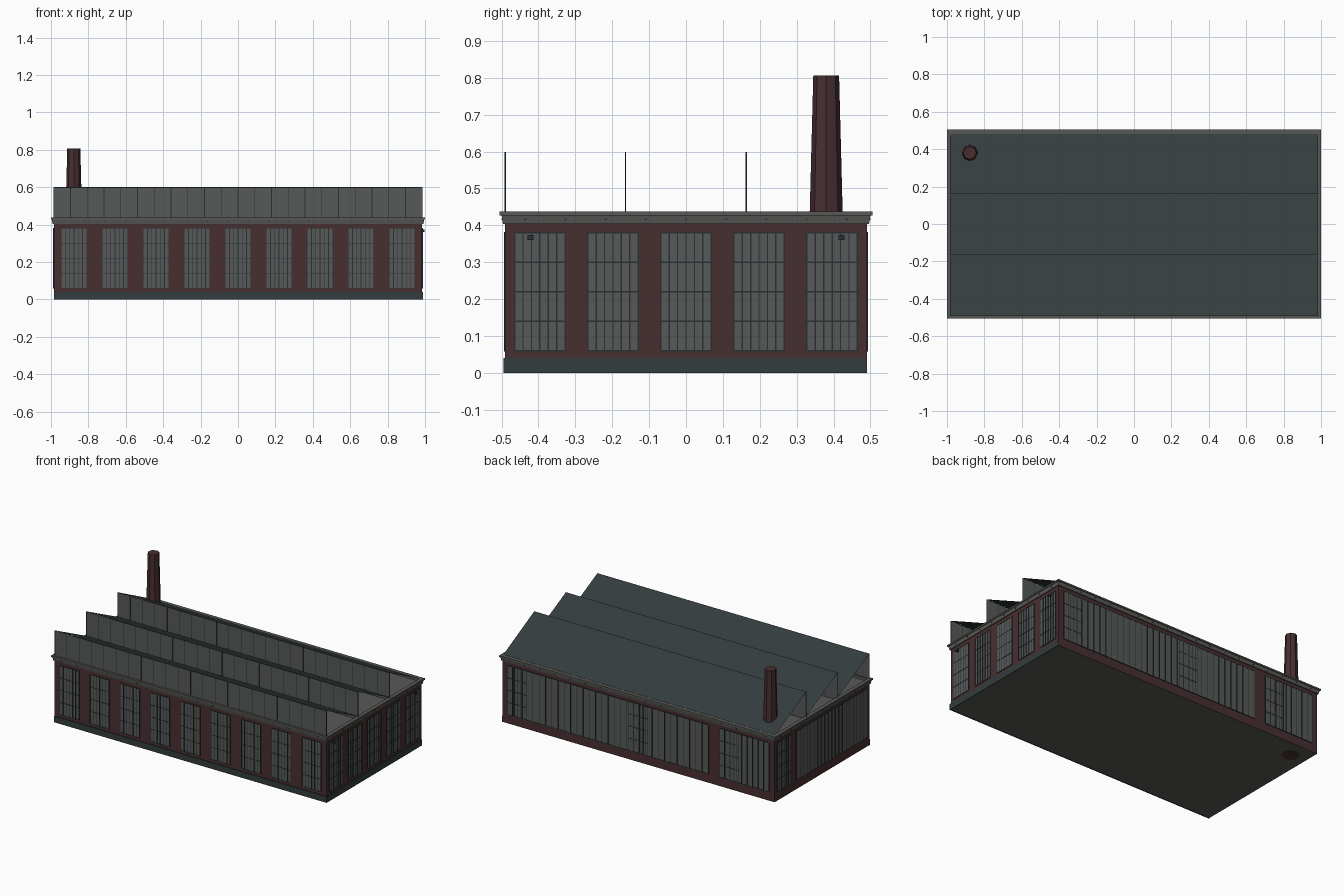
import bpy, bmesh
from mathutils import Vector

cube = bpy.data.objects.get("Cube")
if cube:
    bpy.data.objects.remove(cube, do_unlink=True)

X, Y = 0.985, 0.49           # half sizes of the hall
EAVE, RIDGE = 0.437, 0.60    # roof heights


def material(name, rgb):
    m = bpy.data.materials.new(name)
    m.use_nodes = True
    m.diffuse_color = (*rgb, 1)
    m.node_tree.nodes["Principled BSDF"].inputs["Base Color"].default_value = (*rgb, 1)
    return m


BRICK = material("dark_brick", (0.064, 0.028, 0.030))
GREY = material("stone_grey", (0.098, 0.098, 0.094))
GLASS = material("window_grey", (0.092, 0.100, 0.096))
SLATE = material("dark_slate", (0.033, 0.045, 0.047))
IRON = material("dark_iron", (0.022, 0.030, 0.031))


def finish(name, bm, *mats):
    bmesh.ops.recalc_face_normals(bm, faces=bm.faces)
    mesh = bpy.data.meshes.new(name)
    bm.to_mesh(mesh)
    bm.free()
    for m in mats:
        mesh.materials.append(m)
    obj = bpy.data.objects.new(name, mesh)
    bpy.context.collection.objects.link(obj)
    return obj


def box(bm, lo, hi):
    """Add an axis-aligned box between two corners."""
    lo, hi = Vector(lo), Vector(hi)
    verts = bmesh.ops.create_cube(bm, size=1)["verts"]
    for v in verts:
        v.co = (lo + hi) / 2 + v.co * (hi - lo)


def wall_box(bm, side, u0, u1, z0, z1, depth):
    """Add a plate on a wall; u runs along x on front/back, along y on the ends."""
    if side in ("front", "back"):
        s = -1 if side == "front" else 1
        ys = sorted((s * (Y - 0.002), s * (Y + depth)))
        box(bm, (u0, ys[0], z0), (u1, ys[1], z1))
    else:
        s = 1 if side == "right" else -1
        xs = sorted((s * (X - 0.002), s * (X + depth)))
        box(bm, (xs[0], u0, z0), (xs[1], u1, z1))


# Brick hall with grey deck and underside
bm = bmesh.new()
box(bm, (-X, -Y, 0.001), (X, Y, 0.42))
bm.normal_update()
for f in bm.faces:
    f.material_index = 1 if abs(f.normal.z) > 0.5 else 0
finish("brick_hall", bm, BRICK, GREY)

# Plinth along the front and right walls
bm = bmesh.new()
wall_box(bm, "front", -X, X + 0.004, 0, 0.04, 0.005)
wall_box(bm, "right", -Y, Y, 0, 0.04, 0.004)
finish("plinth", bm, SLATE)

# Moulded cornice swept around the hall
profile = [(-0.004, 0.404), (0.006, 0.404), (0.010, 0.427), (0.015, 0.427),
           (0.015, EAVE), (-0.010, EAVE), (-0.010, 0.415)]
bm = bmesh.new()
corners = [(-1, -1), (1, -1), (1, 1), (-1, 1)]
rings = [[bm.verts.new((sx * (X + o), sy * (Y + o), z)) for o, z in profile]
         for sx, sy in corners]
for i, a in enumerate(rings):
    b = rings[(i + 1) % 4]
    for j in range(len(profile)):
        k = (j + 1) % len(profile)
        bm.faces.new((a[j], b[j], b[k], a[k]))
finish("cornice", bm, GREY)

# Small studs on the cornice
bm = bmesh.new()
for side, half in (("front", X), ("back", X), ("right", Y), ("left", Y)):
    count = round(half * 2 / 0.109)
    for i in range(count):
        u = -half + (i + 0.5) * 2 * half / count
        wall_box(bm, side, u - 0.003, u + 0.003, 0.414, 0.419, 0.0105)
finish("cornice_studs", bm, IRON)

# Windows: glass plates with iron glazing bars
BOTTOM, TOP, HALF = 0.06, 0.38, 0.0685
BAR = 0.0018
glass, bars = bmesh.new(), bmesh.new()


def glazing_grid(side, u0, u1, columns, rows):
    for i in range(columns + 1):
        u = u0 + (u1 - u0) * i / columns
        wall_box(bars, side, u - BAR, u + BAR, BOTTOM, TOP, 0.004)
    for i in range(rows + 1):
        z = BOTTOM + (TOP - BOTTOM) * i / rows
        wall_box(bars, side, u0, u1, z - BAR, z + BAR, 0.0035)


def window(side, u0, u1, columns=6, rows=4):
    wall_box(glass, side, u0, u1, BOTTOM, TOP, 0.002)
    glazing_grid(side, u0, u1, columns, rows)


front_centres = [0.2193 * i for i in range(-4, 5)]
end_centres = [0.198 * i for i in range(-2, 3)]
for c in front_centres:
    window("front", c - HALF, c + HALF)
for c in end_centres:
    window("right", c - HALF, c + HALF)

# Back and left walls have long merged window bands
window("back", front_centres[0] - HALF, front_centres[1] + HALF, 9, 1)
window("back", front_centres[2] - HALF, front_centres[8] + HALF, 32, 1)
for c in (front_centres[1], front_centres[4], front_centres[8]):
    glazing_grid("back", c - HALF, c + HALF, 4, 4)
window("left", end_centres[4] - HALF, end_centres[4] + HALF)
window("left", end_centres[0] - HALF, end_centres[3] + HALF, 20, 1)
finish("window_glass", glass, GLASS)
finish("window_bars", bars, IRON)

# Two small lamps on the right wall
bm = bmesh.new()
for y in (-0.421, 0.421):
    wall_box(bm, "right", y - 0.008, y + 0.008, 0.36, 0.374, 0.012)
finish("wall_lamps", bm, IRON)

# Sawtooth roof: upright glazing in front, open-ended slate slope behind
slopes, panes, posts = bmesh.new(), bmesh.new(), bmesh.new()
starts = [-Y, -0.164, 0.163]
ends = [-0.164, 0.163, 0.482]
PANELS = 22
for y0, y1 in zip(starts, ends):
    slopes.faces.new([slopes.verts.new(p) for p in (
        (-X, y0, RIDGE), (X, y0, RIDGE), (X, y1, EAVE + 0.002), (-X, y1, EAVE + 0.002))])
    box(panes, (-X, y0 - 0.001, 0.42), (X, y0 + 0.001, RIDGE - 0.001))
    for i in range(PANELS + 1):
        x = -X + 2 * X * i / PANELS
        box(posts, (x - 0.0015, y0 - 0.002, 0.42), (x + 0.0015, y0 + 0.002, RIDGE - 0.001))
finish("roof_slopes", slopes, SLATE)
finish("roof_glazing", panes, GLASS)
finish("roof_glazing_posts", posts, IRON)

# Tapered eight-sided chimney
bm = bmesh.new()
HEIGHT = 0.806
cone = bmesh.ops.create_cone(bm, cap_ends=True, segments=8,
                             radius1=0.056, radius2=0.035, depth=HEIGHT)
bmesh.ops.translate(bm, verts=cone["verts"], vec=(-0.878, 0.38, HEIGHT / 2))
finish("chimney", bm, BRICK)
